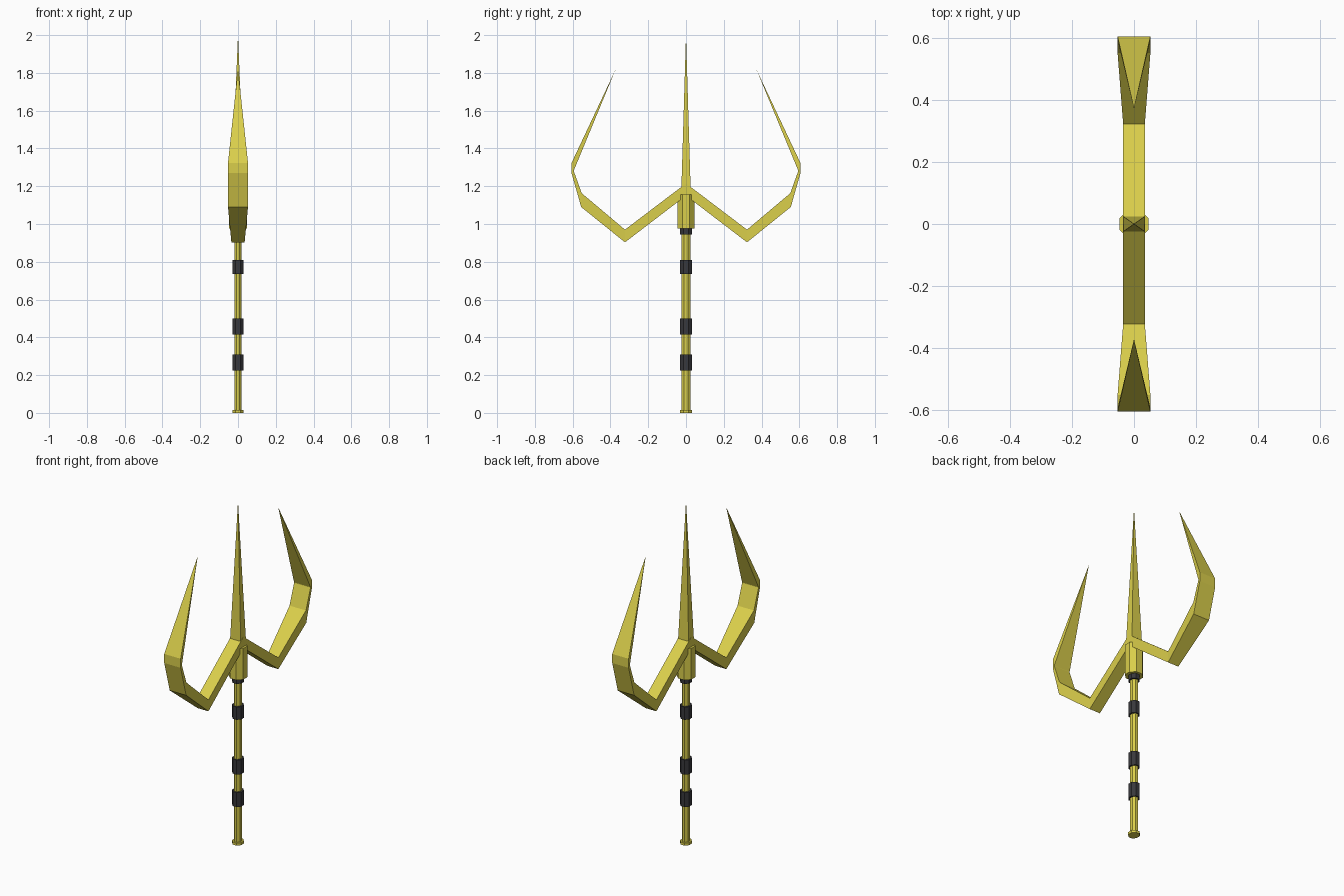
import bpy, bmesh, math

if "Cube" in bpy.data.objects:
    bpy.data.objects.remove(bpy.data.objects["Cube"])


def material(name, rgb):
    m = bpy.data.materials.new(name)
    m.diffuse_color = (*rgb, 1)
    m.use_nodes = True
    m.node_tree.nodes["Principled BSDF"].inputs["Base Color"].default_value = m.diffuse_color
    return m


gold = material("gold", (0.70, 0.62, 0.07))
dark = material("dark_grip", (0.04, 0.04, 0.045))


def add_object(name, bm, mat):
    bmesh.ops.recalc_face_normals(bm, faces=bm.faces)
    me = bpy.data.meshes.new(name)
    bm.to_mesh(me)
    bm.free()
    me.materials.append(mat)
    ob = bpy.data.objects.new(name, me)
    bpy.context.collection.objects.link(ob)
    return ob


def prism(name, z0, z1, rx, ry, mat, sides=8):
    """Faceted upright cylinder; rx, ry are half extents across the flats."""
    bm = bmesh.new()
    k = 1 / math.cos(math.pi / sides)
    rings = []
    for z in (z0, z1):
        rings.append([bm.verts.new((rx * k * math.cos((i + 0.5) * math.tau / sides),
                                    ry * k * math.sin((i + 0.5) * math.tau / sides), z))
                      for i in range(sides)])
    for i in range(sides):
        j = (i + 1) % sides
        bm.faces.new((rings[0][i], rings[0][j], rings[1][j], rings[1][i]))
    bm.faces.new(rings[0])
    bm.faces.new(rings[1])
    return add_object(name, bm, mat)


# Shaft, foot, neck and collar
prism("shaft", 0.0, 0.99, 0.019, 0.023, gold)
prism("foot_cap", 0.0, 0.015, 0.029, 0.032, gold)
prism("neck_ring", 0.945, 0.98, 0.029, 0.031, dark)
prism("collar", 0.975, 1.157, 0.047, 0.045, gold)

# Dark grip bands
for i, (z0, z1) in enumerate([(0.225, 0.31), (0.415, 0.5), (0.735, 0.81)]):
    prism(f"grip_band_{i + 1}", z0, z1, 0.029, 0.031, dark)

# Centre prong: slim four-sided spike
bm = bmesh.new()
base = [bm.verts.new((x, y, 1.17)) for x, y in
        ((-0.035, -0.025), (0.035, -0.025), (0.035, 0.025), (-0.035, 0.025))]
tip = bm.verts.new((0, 0, 2.0))
bm.faces.new(base)
for i in range(4):
    bm.faces.new((base[i], base[(i + 1) % 4], tip))
add_object("centre_prong", bm, gold)

# Side prongs: (outer y, outer z, inner y, inner z, half width), then a point
sections = [(0.0, 1.15, 0.0, 1.215, 0.035),
            (0.323, 0.903, 0.323, 0.97, 0.035),
            (0.555, 1.09, 0.552, 1.163, 0.053),
            (0.606, 1.27, 0.594, 1.28, 0.053),
            (0.606, 1.323, 0.594, 1.283, 0.053)]
for side, label in ((1, "back"), (-1, "front")):
    bm = bmesh.new()
    rings = []
    for oy, oz, iy, iz, w in sections:
        rings.append([bm.verts.new(p) for p in ((-w, side * oy, oz), (w, side * oy, oz),
                                                (w, side * iy, iz), (-w, side * iy, iz))])
    for a, b in zip(rings, rings[1:]):
        for i in range(4):
            j = (i + 1) % 4
            bm.faces.new((a[i], a[j], b[j], b[i]))
    bm.faces.new(rings[0])
    tip = bm.verts.new((0, side * 0.372, 1.82))
    for i in range(4):
        bm.faces.new((rings[-1][i], rings[-1][(i + 1) % 4], tip))
    add_object(f"{label}_side_prong", bm, gold)
